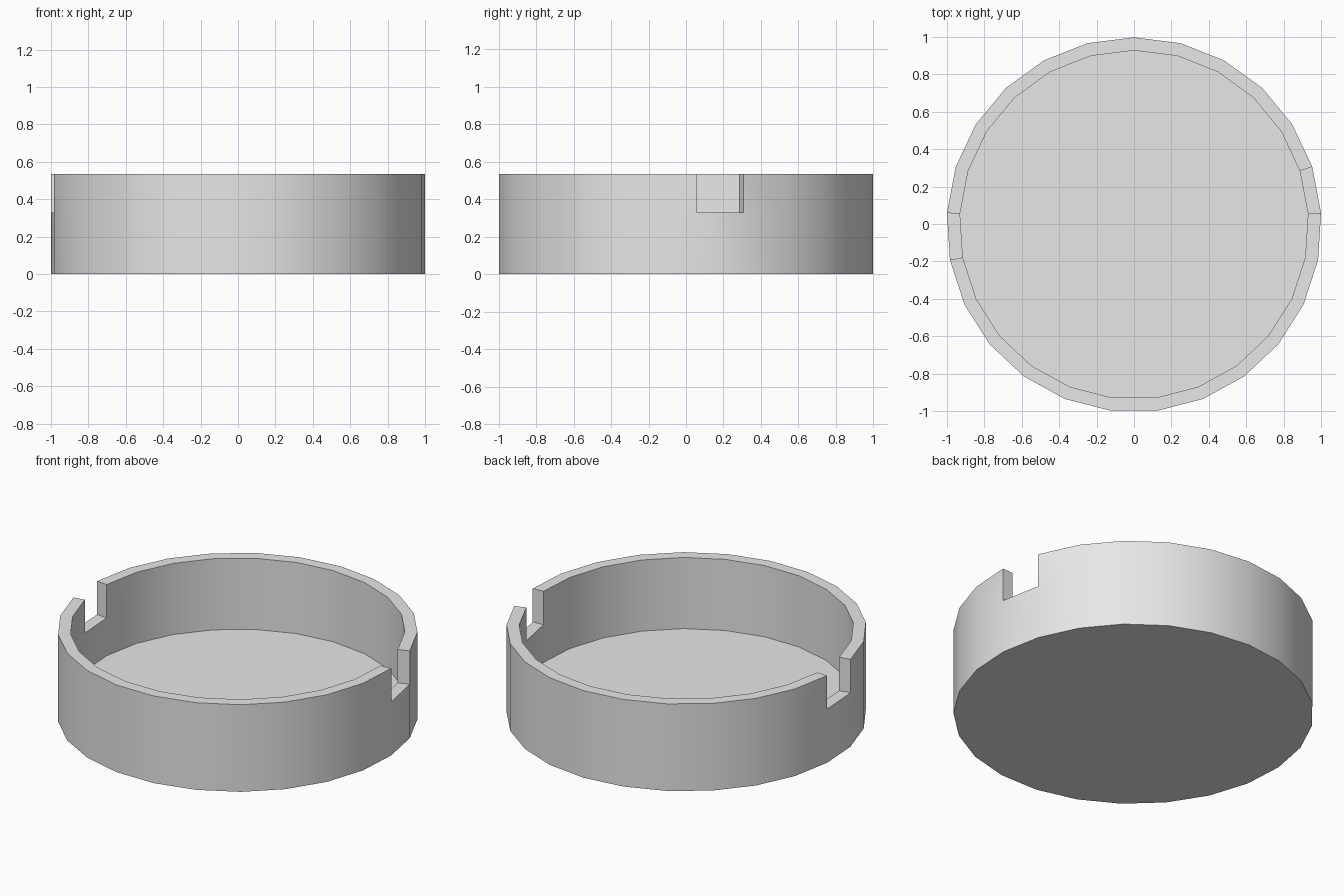
import bpy
import bmesh
from math import sin, cos, pi

if "Cube" in bpy.data.objects:
    bpy.data.objects.remove(bpy.data.objects["Cube"])

SIDES = 25
OUTER, INNER = 1.002, 0.932
FLOOR, NOTCH, TOP = 0.098, 0.33, 0.535
NOTCHES = (5, 18)          # wall segments that are cut down
Y_SHIFT = -0.004           # centres the odd-sided outline

gray = bpy.data.materials.new("plain gray")
gray.use_nodes = True
color = (0.8, 0.8, 0.8, 1)
gray.diffuse_color = color
gray.node_tree.nodes["Principled BSDF"].inputs["Base Color"].default_value = color

bm = bmesh.new()


def ring(radius, z):
    """Vertices of one outline, clockwise from the back."""
    angles = [2 * pi * i / SIDES for i in range(SIDES)]
    return [bm.verts.new((radius * sin(a), radius * cos(a) + Y_SHIFT, z)) for a in angles]


out_low, out_mid, out_top = [ring(OUTER, z) for z in (0, NOTCH, TOP)]
in_low, in_mid, in_top = [ring(INNER, z) for z in (FLOOR, NOTCH, TOP)]

# Underside and inside floor
bm.faces.new(out_low)
bm.faces.new(in_low)


def band(a, b, i):
    j = (i + 1) % SIDES
    bm.faces.new((a[i], a[j], b[j], b[i]))


# Wall with a flat rim, lowered at the notches
for i in range(SIDES):
    band(out_low, out_mid, i)
    band(in_low, in_mid, i)
    if i in NOTCHES:
        band(out_mid, in_mid, i)
        for k in (i, i + 1):
            bm.faces.new((out_mid[k], in_mid[k], in_top[k], out_top[k]))
    else:
        band(out_mid, out_top, i)
        band(in_mid, in_top, i)
        band(out_top, in_top, i)

bmesh.ops.recalc_face_normals(bm, faces=bm.faces)
mesh = bpy.data.meshes.new("round_tray")
bm.to_mesh(mesh)
bm.free()
mesh.materials.append(gray)

tray = bpy.data.objects.new("round_tray", mesh)
bpy.context.collection.objects.link(tray)
bpy.ops.object.select_all(action="DESELECT")
tray.select_set(True)
bpy.context.view_layer.objects.active = tray
bpy.ops.object.shade_smooth_by_angle()
